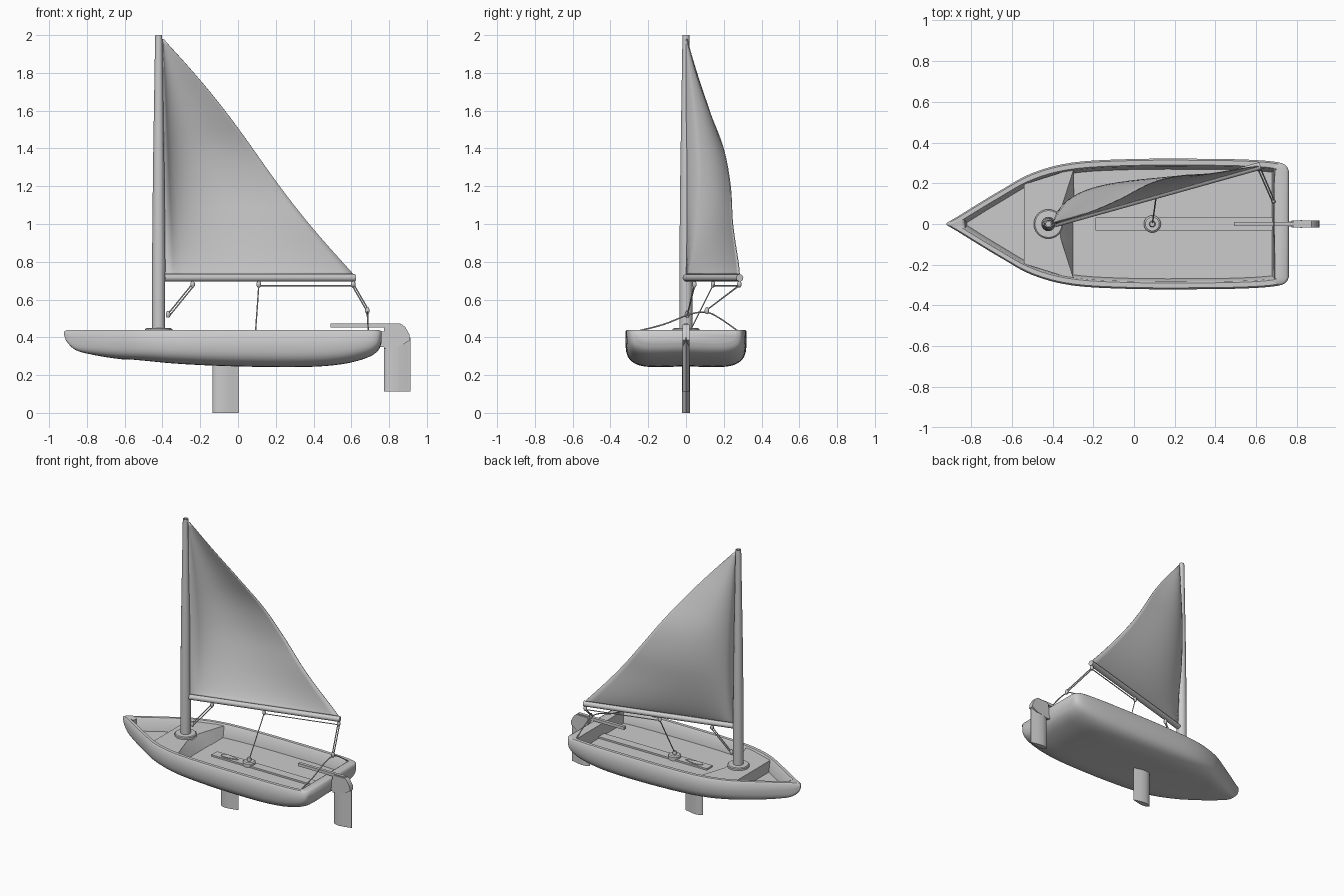
import bpy, bmesh, math
from mathutils import Vector

if "Cube" in bpy.data.objects:
    bpy.data.objects.remove(bpy.data.objects["Cube"])

def make(name, verts, faces, angle=35):
    me = bpy.data.meshes.new(name)
    me.from_pydata([tuple(v) for v in verts], [], faces)
    bm = bmesh.new()
    bm.from_mesh(me)
    bmesh.ops.recalc_face_normals(bm, faces=bm.faces)
    bm.to_mesh(me)
    bm.free()
    ob = bpy.data.objects.new(name, me)
    bpy.context.collection.objects.link(ob)
    bpy.ops.object.select_all(action='DESELECT')
    ob.select_set(True)
    bpy.context.view_layer.objects.active = ob
    bpy.ops.object.shade_smooth_by_angle(angle=math.radians(angle))
    return ob

def loft(name, loops, caps=True, angle=35):
    """Skin closed loops of equal length."""
    n = len(loops[0])
    verts = [v for l in loops for v in l]
    faces = [(r*n+i, r*n+(i+1) % n, (r+1)*n+(i+1) % n, (r+1)*n+i)
             for r in range(len(loops)-1) for i in range(n)]
    if caps:
        faces += [tuple(range(n)), tuple(range(len(verts)-n, len(verts)))]
    return make(name, verts, faces, angle)

def lathe(name, prof, x, y, n=24):
    return loft(name, [[(x+r*math.cos(2*math.pi*i/n), y+r*math.sin(2*math.pi*i/n), z)
                        for i in range(n)] for r, z in prof])

def tube(name, pts, r, n=8):
    """Round bar or rope through points."""
    pts = [Vector(p) for p in pts]
    loops = []
    for i, p in enumerate(pts):
        d = (pts[min(i+1, len(pts)-1)] - pts[max(i-1, 0)]).normalized()
        a = d.cross(Vector((0.1, 1, 0.05))).normalized()
        b = d.cross(a)
        loops.append([p + r*(a*math.cos(2*math.pi*k/n) + b*math.sin(2*math.pi*k/n)) for k in range(n)])
    return loft(name, loops)

def box(name, x0, x1, y0, y1, z0, z1):
    return loft(name, [[(x0, y0, z), (x1, y0, z), (x1, y1, z), (x0, y1, z)] for z in (z0, z1)])

def foil(name, x0, x1, t, z0, z1):
    up = [(0, 0), (.04, .4), (.15, .8), (.35, 1), (.6, .75), (.85, .3), (1, .06)]
    sec = up + [(u, -w) for u, w in up[:0:-1]]
    return loft(name, [[(x0+u*(x1-x0), w*t, z) for u, w in sec] for z in (z0, z1)])

def catmull(pts, sub):
    pts = [Vector(p) for p in pts]
    out = []
    for i in range(len(pts)-1):
        a, b, c, d = pts[max(i-1, 0)], pts[i], pts[i+1], pts[min(i+2, len(pts)-1)]
        for k in range(sub):
            t = k/sub
            out.append(.5*(2*b + (c-a)*t + (2*a-5*b+4*c-d)*t*t + (3*b-a-3*c+d)*t**3))
    return out + [pts[-1]]

def lerp_table(pts, x):
    for p, q in zip(pts, pts[1:]):
        if x <= q[0]:
            return p[1] + (q[1]-p[1])*max(0, (x-p[0])/max(q[0]-p[0], 1e-6))
    return pts[-1][1]

# Hull stations: x, half beam, keel height
TOP, FLOOR = .44, .35
st = catmull([(-.92, .004, .41), (-.905, .014, .375), (-.86, .04, .333), (-.78, .09, .31),
              (-.65, .168, .288), (-.5, .25, .273), (-.3, .302, .255), (0, .319, .242),
              (.35, .32, .239), (.55, .316, .254), (.68, .307, .287), (.74, .292, .325), (.76, .262, .37)], 4)
N = 24
sections = []
for x, w, k in st:
    sec = []
    for i in range(N+1):
        a = math.pi*i/N
        c, s = math.cos(a), math.sin(a)
        y = w*math.copysign(abs(c)**.42, c)
        z = (TOP-.008) - (TOP-.008-k)*abs(s)**.42
        if w > .2:
            z += .008*max(0, 1-abs(y)/(.7*w))
        sec.append((x, y, z))
    sections.append(sec)
n = N+1
hv = [v for s in sections for v in s]
hf = [(r*n+i, r*n+i+1, (r+1)*n+i+1, (r+1)*n+i) for r in range(len(st)-1) for i in range(N)]
hf += [tuple(range(n)), tuple(range(len(hv)-n, len(hv)))]

# Gunwale, inner walls and floor, each as one more pair of edges per station
M = len(st)
outer = [(s[0], s[1]) for s in st]
inner, floor = [], []
for x, w in outer:
    xi = -.83 + (x+.92)/1.68*1.52
    inner.append((xi, max(.004, lerp_table(outer, xi)-.038)))
    floor.append((xi*.985-.002, max(.002, inner[-1][1]-.014)))
def mix(k):
    return [(a[0]+(b[0]-a[0])*k, a[1]+(b[1]-a[1])*k) for a, b in zip(outer, inner)]
rings = [(outer, TOP-.008), (mix(.2), TOP), (mix(.82), TOP), (inner, TOP-.007), (floor, FLOOR)]
base = len(hv)
for ring, z in rings:
    hv += [(x, y, z) for x, y in ring] + [(x, -y, z) for x, y in reversed(ring)]
L = 2*M
for r in range(len(rings)-1):
    for i in range(L):
        j = (i+1) % L
        hf.append((base+r*L+i, base+r*L+j, base+(r+1)*L+j, base+(r+1)*L+i))
fb = base+(len(rings)-1)*L
hf += [(fb+i, fb+i+1, fb+L-2-i, fb+L-1-i) for i in range(M-1)]
hull = make("hull", hv, hf, 40)
bm = bmesh.new()
bm.from_mesh(hull.data)
bmesh.ops.remove_doubles(bm, verts=bm.verts, dist=.0004)
bmesh.ops.recalc_face_normals(bm, faces=bm.faces)
bm.to_mesh(hull.data)
bm.free()

# Mast deck with notched, sloping aft face
deck = [(-.54, -.195), (-.295, -.272), (-.36, -.07), (-.36, .07), (-.295, .272), (-.54, .195)]
foot = [(-.54, -.195), (-.295, -.262), (-.295, -.11), (-.295, .11), (-.295, .262), (-.54, .195)]
loft("mast_deck", [[(x, y, FLOOR-.005) for x, y in foot], [(x, y, .43) for x, y in deck]])
lathe("mast_collar", [(.072, .42), (.072, .443), (.066, .448), (.03, .45)], -.42, 0)
lathe("mast", [(.034, .43), (.035, .8), (.03, 1.3), (.019, 1.98), (.018, 2), (.012, 2), (.012, 1.96)], -.42, 0)

# Centre trunk, sheet base and daggerboard
box("centre_trunk", -.19, .69, -.032, .032, FLOOR-.01, FLOOR+.012)
foil("daggerboard_cap", -.135, .005, .022, FLOOR, FLOOR+.018)
foil("daggerboard", -.135, .005, .02, 0, .3)
lathe("sheet_base", [(.042, FLOOR), (.042, .375), (.034, .382)], .09, 0)
lathe("sheet_block", [(.012, .375), (.016, .39), (.012, .405)], .09, 0, 12)

# Rudder, tiller and hinge
foil("rudder_blade", .772, .912, .019, .113, .4)
head = [(.772, .34), (.87, .36), (.911, .385), (.908, .415), (.885, .455), (.87, .467), (.782, .467), (.772, .455)]
loft("rudder_head", [[(x, y, z) for x, z in head] for y in (-.018, .018)])
box("tiller", .49, .86, -.011, .011, .453, .474)
box("rudder_hinge", .745, .785, -.012, .012, .35, .43)

# Boom
def on_boom(x, z=.715):
    return (x, (x+.4)*.2795, z)
tube("boom", [on_boom(-.39), on_boom(.62)], .019, 20)

# Sail: height and sideways offset of the leech give each row
leech = [(.735, .283), (.8, .276), (1, .247), (1.2, .235), (1.4, .198), (1.6, .122), (1.8, .052), (1.98, .006)]
rows = catmull([(z, y, 0) for z, y in leech], 4)
U = 20
sv, sf = [], []
for z, ly, _ in rows:
    v = (z-.735)/1.245
    lx = .61 - 1.005*v - .02*math.sin(2*math.pi*v)
    luff = -.392 - .008*v
    lx = max(lx, luff+.006)
    for i in range(U+1):
        u = i/U
        belly = .1*math.sin(math.pi*v**.8)*math.sin(math.pi*u**.55)
        sv.append((luff+(lx-luff)*u, ly*u+belly, z))
for r in range(len(rows)-1):
    for i in range(U):
        a = r*(U+1)+i
        sf.append((a, a+1, a+U+2, a+U+1))
sail = make("sail", sv, sf, 60)
sol = sail.modifiers.new("thickness", 'SOLIDIFY')
sol.thickness = .005
sol.offset = 0

# Blocks hung under the boom and on the ropes
travel = (.685, .11, .54)
for i, p in enumerate([on_boom(-.24, .68), on_boom(.11, .68), on_boom(.61, .68), (-.37, .006, .52), travel]):
    lathe(f"block_{i}", [(.006, p[2]-.016), (.012, p[2]-.006), (.012, p[2]+.007), (.005, p[2]+.02)], p[0], p[1], 10)

# Ropes
R = .0035
for i, d in enumerate((-.008, .008)):
    a, b = on_boom(-.24+d, .675), (-.37+d, .006, .515)
    tube(f"vang_rope_{i}", [a, b], R, 6)
tube("main_sheet_lower", [(.09, 0, .39), on_boom(.11, .675)], R, 6)
tube("main_sheet_boom", [on_boom(.11, .673), on_boom(.61, .673)], R, 6)
for i, d in enumerate((-.006, .006)):
    a = on_boom(.61+d, .675)
    tube(f"main_sheet_aft_{i}", [a, (.685+d, .11, .545)], R, 6)
tube("traveller_rope", catmull([(.69, -.27, .43), (.688, -.12, .468), (.686, .02, .522), (.685, .11, .532),
                                (.686, .18, .5), (.69, .28, .43)], 5), .004, 6)
